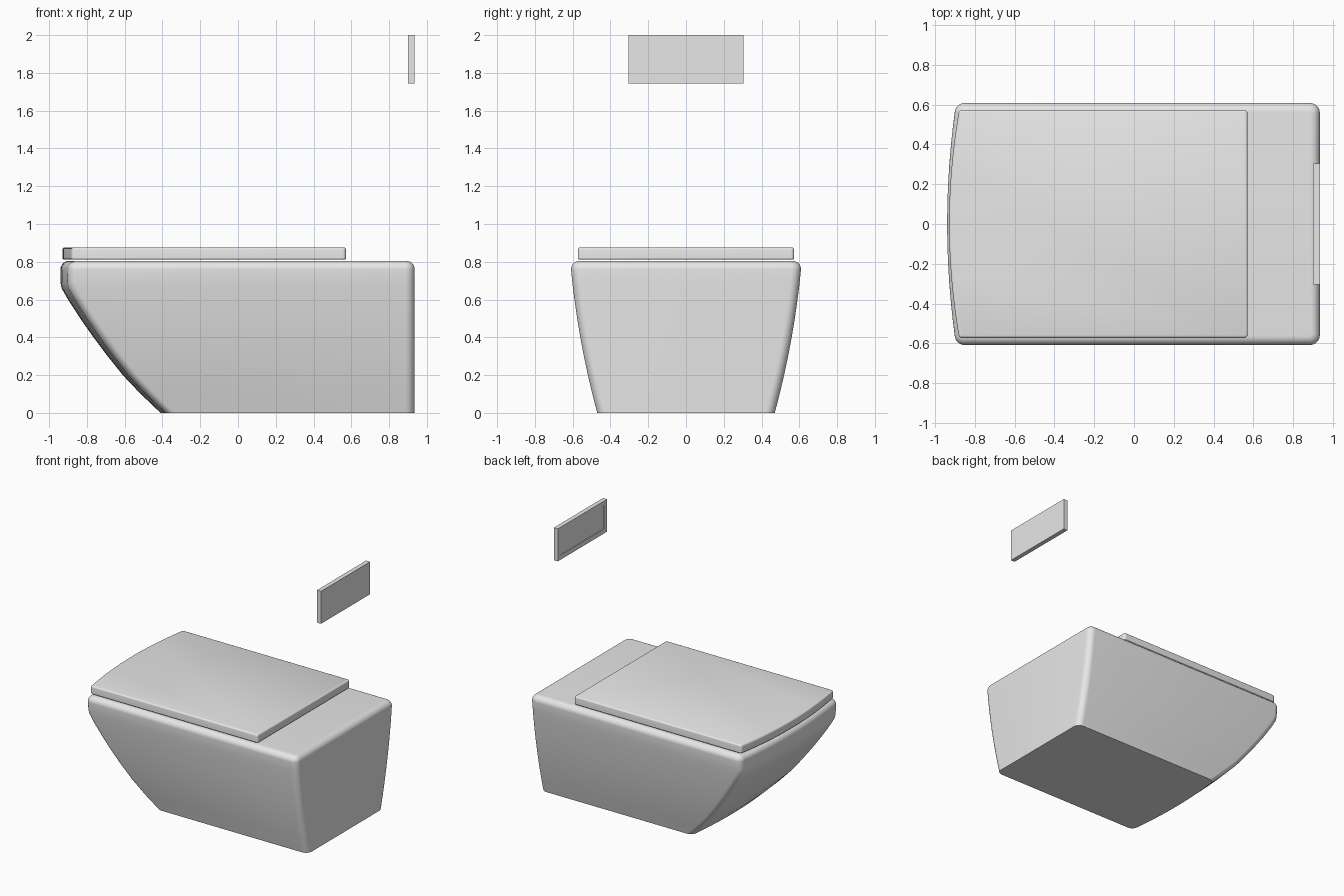
import bpy, bmesh, math

old = bpy.data.objects.get("Cube")
if old:
    bpy.data.objects.remove(old, do_unlink=True)

ceramic = bpy.data.materials.new("ceramic_grey")
ceramic.use_nodes = True
ceramic.diffuse_color = (0.8, 0.8, 0.8, 1)
ceramic.node_tree.nodes["Principled BSDF"].inputs["Base Color"].default_value = (0.8, 0.8, 0.8, 1)

BACK = 0.935


def outline(front, back, half, bow, radius, steps=8):
    """Rounded rectangle whose -x end bows outward, counter-clockwise."""
    side = half - radius
    nose = front + bow * (side / half) ** 2 + radius
    pts = []

    def corner(cx, cy, start):
        for i in range(steps + 1):
            a = math.radians(start + 90 * i / steps)
            pts.append((cx + radius * math.cos(a), cy + radius * math.sin(a)))

    corner(back - radius, -side, -90)
    corner(back - radius, side, 0)
    corner(nose, side, 90)
    for i in range(1, 16):
        y = side * (1 - i / 8)
        pts.append((front + bow * (y / half) ** 2, y))
    corner(nose, -side, 180)
    return pts


def finish(name, bm, smooth=True):
    bmesh.ops.recalc_face_normals(bm, faces=bm.faces)
    mesh = bpy.data.meshes.new(name)
    bm.to_mesh(mesh)
    bm.free()
    mesh.materials.append(ceramic)
    obj = bpy.data.objects.new(name, mesh)
    bpy.context.collection.objects.link(obj)
    if smooth:
        bpy.ops.object.select_all(action="DESELECT")
        obj.select_set(True)
        bpy.context.view_layer.objects.active = obj
        bpy.ops.object.shade_smooth_by_angle(angle=math.radians(32))
    return obj


def loft(name, levels):
    """Skin a stack of (z, outline) levels and cap both ends."""
    bm = bmesh.new()
    rings = [[bm.verts.new((x, y, z)) for x, y in pts] for z, pts in levels]
    for low, high in zip(rings, rings[1:]):
        for i in range(len(low)):
            j = (i + 1) % len(low)
            bm.faces.new((low[i], low[j], high[j], high[i]))
    bm.faces.new(rings[0][::-1])
    bm.faces.new(rings[-1])
    return finish(name, bm)


# Bowl body: curved underside in front, tapering sides, rounded rim
def half_width(z):
    return 0.47 + 0.27 * z - 0.115 * z * z


profile = [(0, -0.41), (0.1, -0.515), (0.2, -0.61), (0.3, -0.69), (0.4, -0.765),
           (0.5, -0.835), (0.6, -0.9), (0.66, -0.934), (0.69, -0.94), (0.76, -0.94)]
levels = [(z, outline(x, BACK, half_width(z), 0.03 + 0.02 * z, 0.05)) for z, x in profile]
rim = 0.045
for i in range(1, 9):
    a = math.pi / 2 * i / 8
    inset = rim * (1 - math.cos(a))
    levels.append((0.76 + rim * math.sin(a),
                   outline(-0.94 + inset, BACK - inset, half_width(0.76) - inset,
                           0.045, 0.05 - 0.8 * inset)))
loft("bowl_body", levels)

# Seat lid: thin bowed slab with softened edges
lid = []
for z, inset in [(0.812, 0.004), (0.816, 0), (0.864, 0), (0.869, 0.001),
                 (0.873, 0.004), (0.876, 0.01)]:
    lid.append((z, outline(-0.93 + inset, 0.572 - inset, 0.573 - inset, 0.05, 0.018 - inset)))
loft("seat_lid", lid)

# Flush plate: wall panel with a shallow recessed button facing the bowl
bm = bmesh.new()
bmesh.ops.create_cube(bm, size=1)
for v in bm.verts:
    v.co = (0.9175 + v.co.x * 0.035, v.co.y * 0.61, 1.8725 + v.co.z * 0.255)
bm.normal_update()
face = min(bm.faces, key=lambda f: f.calc_center_median().x)
bmesh.ops.inset_region(bm, faces=[face], thickness=0.05)
bmesh.ops.inset_region(bm, faces=[face], thickness=0.002, depth=-0.005)
finish("flush_plate", bm, smooth=False)
